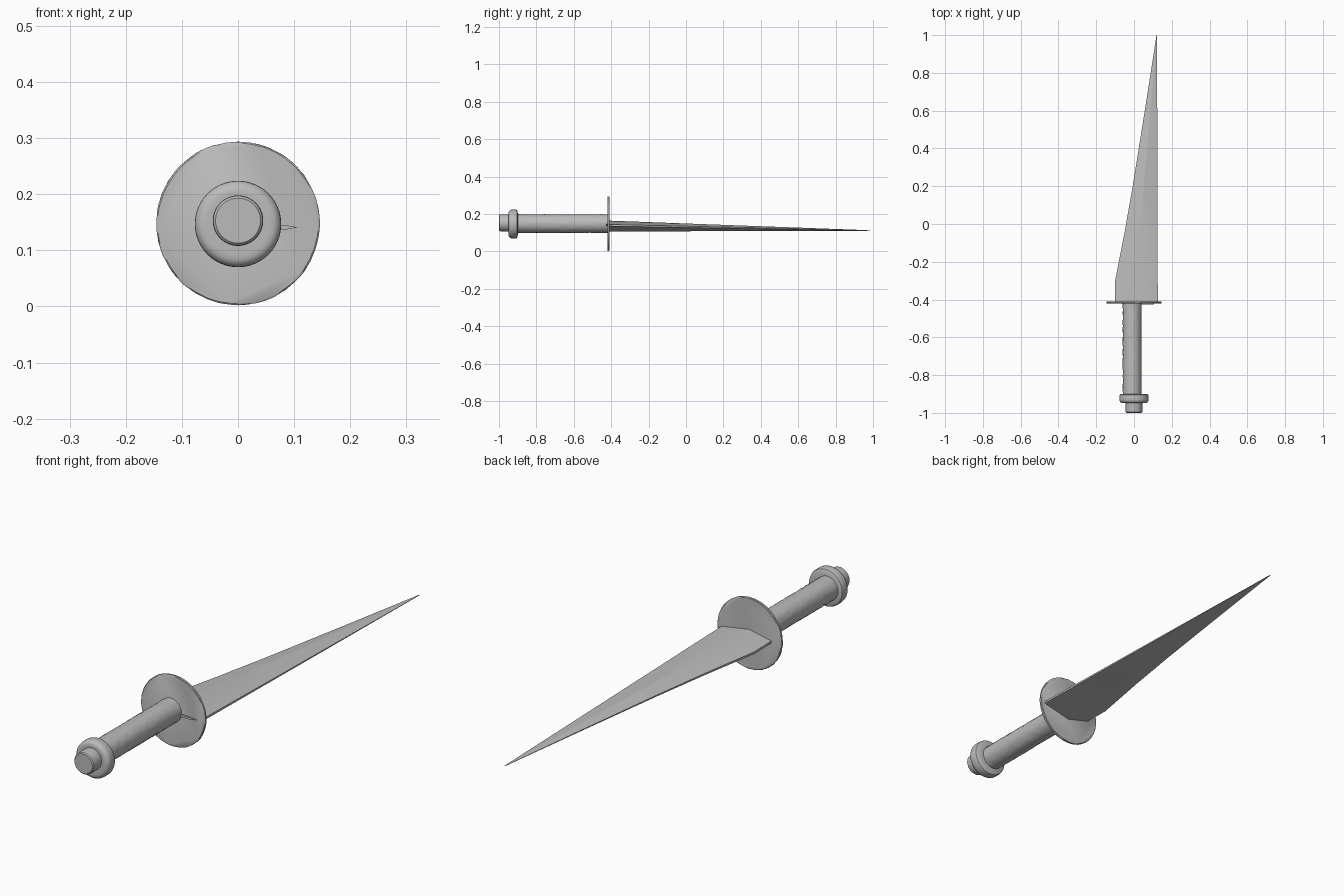
import bpy, bmesh, math, random
from mathutils import Vector

if "Cube" in bpy.data.objects:
    bpy.data.objects.remove(bpy.data.objects["Cube"])

random.seed(4)
CZ = 0.148  # height of the handle axis

steel = bpy.data.materials.new("worn grey")
steel.diffuse_color = (0.5, 0.5, 0.5, 1)
steel.use_nodes = True
steel.node_tree.nodes["Principled BSDF"].inputs["Base Color"].default_value = steel.diffuse_color


def finish(name, bm, angle=35):
    bmesh.ops.recalc_face_normals(bm, faces=bm.faces[:])
    me = bpy.data.meshes.new(name)
    bm.to_mesh(me)
    bm.free()
    ob = bpy.data.objects.new(name, me)
    bpy.context.collection.objects.link(ob)
    me.materials.append(steel)
    bpy.ops.object.select_all(action='DESELECT')
    ob.select_set(True)
    bpy.context.view_layer.objects.active = ob
    bpy.ops.object.shade_smooth_by_angle(angle=math.radians(angle))
    return ob


def skin(name, rings, angle=35):
    """Join closed rings of points and cap both ends."""
    bm = bmesh.new()
    vs = [[bm.verts.new(p) for p in ring] for ring in rings]
    n = len(vs[0])
    for a, b in zip(vs, vs[1:]):
        for i in range(n):
            j = (i + 1) % n
            bm.faces.new((a[i], a[j], b[j], b[i]))
    bm.faces.new(vs[0])
    bm.faces.new(vs[-1])
    return finish(name, bm, angle)


def lathe(name, profile, cx=0, cz=CZ, n=64, rough=0):
    """Turn (y, radius) pairs around the y axis, with optional worn bumps."""
    rings = []
    for y, r in profile:
        ring = []
        for i in range(n):
            t = 2 * math.pi * i / n
            q = r + random.uniform(-rough, rough)
            ring.append((cx + q * math.cos(t), y, cz + q * math.sin(t)))
        rings.append(ring)
    return skin(name, rings)


# Pommel: end button and rounded collar
lathe("pommel_button", [(-1, 0.040), (-0.996, 0.044), (-0.99, 0.045), (-0.93, 0.045)], cz=0.153)
lathe("pommel_collar", [(-0.948, 0.055), (-0.948, 0.064), (-0.944, 0.071), (-0.937, 0.076),
                        (-0.93, 0.077), (-0.91, 0.077), (-0.904, 0.075), (-0.90, 0.068),
                        (-0.899, 0.045)], cz=0.147)

# Grip: slightly pitted cylinder
lathe("grip", [(-0.92 + 0.505 * k / 40, 0.0495) for k in range(41)], cx=-0.01, cz=0.149,
      n=40, rough=0.001)

# Guard: thin round disc with a soft rim
lathe("guard", [(-0.421, 0.143), (-0.419, 0.1455), (-0.412, 0.1455), (-0.410, 0.143)], n=80, rough=0.0006)

# Blade: ridged on both sides, straight back on +x, tapering edge on -x
stations = [(-0.415, -0.1), (-0.3, -0.1), (-0.05, -0.051), (0.2, -0.007),
            (0.6, 0.057), (0.85, 0.096), (1.0, 0.119)]
rings = []
for y, left in stations:
    t = (y + 0.415) / 1.415
    right = 0.126 - 0.004 * t
    mid = left + (right - left) * 0.45
    edge = 0.140 - 0.028 * t          # height of the two cutting edges
    top = 0.165 - 0.052 * t
    low = 0.107 + 0.004 * t
    h = 0.004 * (1 - t) + 0.0006      # half thickness of the edges
    rings.append([(left, y, edge - h), (mid, y, low), (right, y, edge - h),
                  (right, y, edge + h), (mid, y, top), (left, y, edge + h)])
skin("blade", rings, 20)

# Tang: small sliver showing in front of the guard
skin("tang_sliver", [[(x, y, 0.141 + z) for x, z in
                      ((0.03, -0.005), (0.085, -0.004), (0.107, 0), (0.085, 0.004), (0.03, 0.005))]
                     for y in (-0.427, -0.415)])
